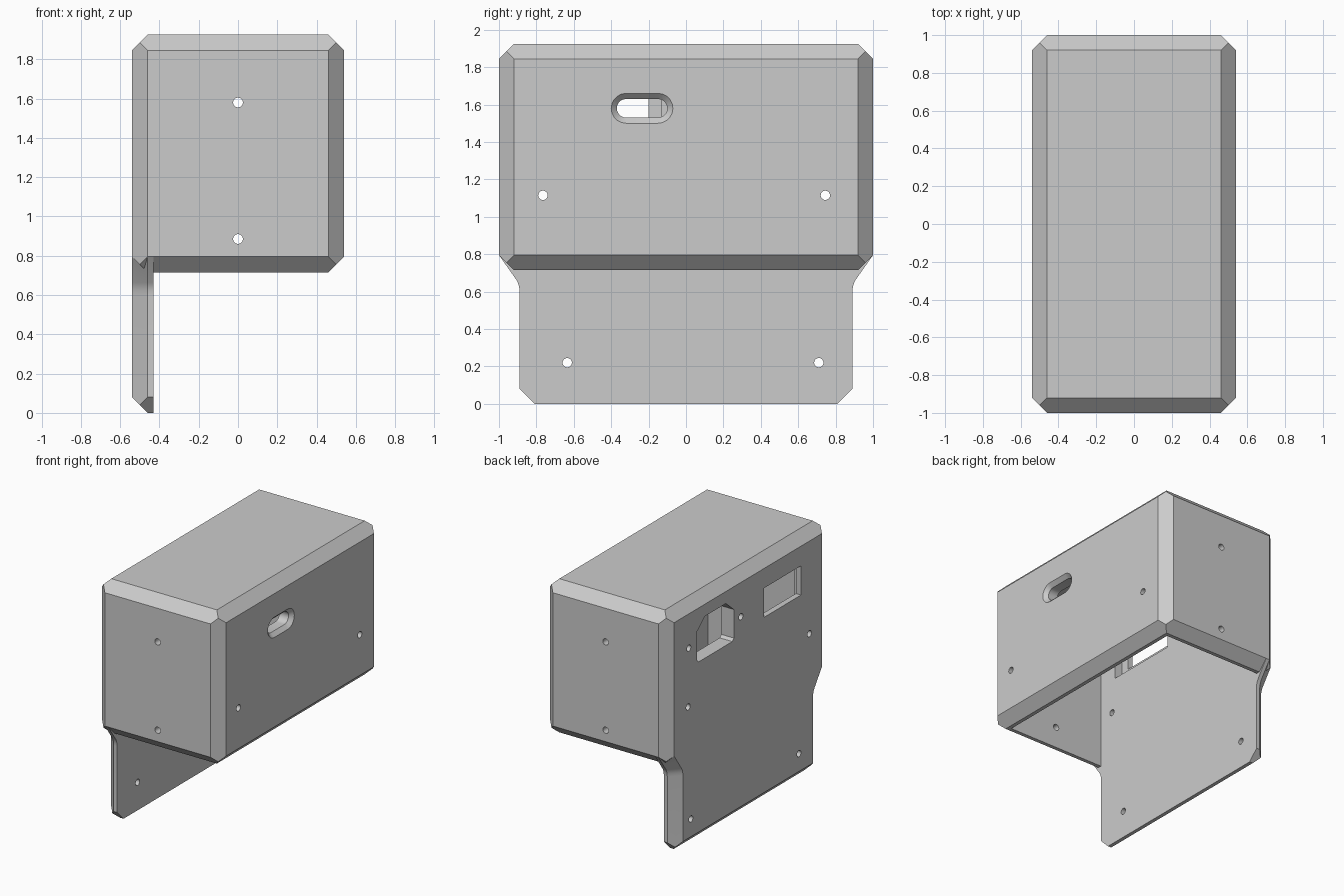
import bpy, bmesh, math
from mathutils import Vector

cube = bpy.data.objects.get("Cube")
if cube:
    bpy.data.objects.remove(cube, do_unlink=True)

grey = bpy.data.materials.new("light_grey")
grey.use_nodes = True
colour = (0.6, 0.6, 0.6, 1)
grey.diffuse_color = colour
grey.node_tree.nodes["Principled BSDF"].inputs["Base Color"].default_value = colour

HX, HY, ZB, ZT = 0.54, 1.0, 0.715, 1.925   # housing half sizes, bottom, top
WALL, CH = 0.11, 0.08                      # wall thickness, chamfer
PW = HY - WALL                             # half width of mounting plate


def finish(bm, name):
    bmesh.ops.recalc_face_normals(bm, faces=bm.faces)
    mesh = bpy.data.meshes.new(name)
    bm.to_mesh(mesh)
    bm.free()
    mesh.materials.append(grey)
    obj = bpy.data.objects.new(name, mesh)
    bpy.context.collection.objects.link(obj)
    return obj


def loft(rings):
    """Closed solid through rings with equal point counts."""
    bm = bmesh.new()
    loops = [[bm.verts.new(p) for p in ring] for ring in rings]
    n = len(loops[0])
    for a, b in zip(loops, loops[1:]):
        for i in range(n):
            j = (i + 1) % n
            bm.faces.new((a[i], a[j], b[j], b[i]))
    bm.faces.new(loops[0])
    bm.faces.new(loops[-1])
    return bm


def chop(bm, point, normal):
    """Cut away everything on the normal side of a plane and cap it."""
    cut = bmesh.ops.bisect_plane(bm, geom=bm.verts[:] + bm.edges[:] + bm.faces[:],
                                 plane_co=point, plane_no=normal, clear_outer=True)
    edges = [e for e in cut["geom_cut"] if isinstance(e, bmesh.types.BMEdge)]
    bmesh.ops.holes_fill(bm, edges=edges, sides=0)


def box(x0, x1, y0, y1, z0, z1):
    return loft([[(x0, y0, z), (x1, y0, z), (x1, y1, z), (x0, y1, z)] for z in (z0, z1)])


def combine(target, tool, operation):
    mod = target.modifiers.new("combine", "BOOLEAN")
    mod.operation, mod.solver, mod.object = operation, "EXACT", tool
    bpy.context.view_layer.update()
    graph = bpy.context.evaluated_depsgraph_get()
    mesh = bpy.data.meshes.new_from_object(target.evaluated_get(graph))
    target.modifiers.clear()
    target.data = mesh
    bpy.data.objects.remove(tool, do_unlink=True)


def cut(bm):
    tool = finish(bm, "cutter")
    tool.hide_render = True
    combine(housing, tool, "DIFFERENCE")


def circle(cu, cv, r, n=20):
    return [(cu + r * math.cos(2 * math.pi * i / n), cv + r * math.sin(2 * math.pi * i / n))
            for i in range(n)]


def slot(cu, cv, half, r, n=10):
    """Stadium outline lying along u."""
    pts = []
    for side in (1, -1):
        for i in range(n + 1):
            a = math.pi * (i / n - 0.5)
            pts.append((cu + side * (half + r * math.cos(a)), cv + side * r * math.sin(a)))
    return pts


def along_x(sections):
    return loft([[(x, u, v) for u, v in outline] for x, outline in sections])


def along_y(y0, y1, outline):
    return loft([[(u, y, v) for u, v in outline] for y in (y0, y1)])


# Chamfered housing block
bm = box(-HX, HX, -HY, HY, ZB, ZT)
mid = Vector((0, 0, (ZB + ZT) / 2))
half = Vector((HX, HY, (ZT - ZB) / 2))
for a, b in ((0, 1), (1, 2), (0, 2)):
    for sa in (-1, 1):
        for sb in (-1, 1):
            normal, point = Vector(), mid.copy()
            normal[a], normal[b] = sa, sb
            point[a] += sa * half[a]
            point[b] += sb * (half[b] - CH)
            chop(bm, point, normal)
housing = finish(bm, "housing")

# Mounting plate, flaring out to the housing width at its top
flare = [(0, PW), (0.6, PW), (0.625, PW + 0.002), (0.645, PW + 0.008),
         (0.663, PW + 0.017), (ZB + CH, HY)]
rings = []
for z, w in flare:
    side = [(-HX + WALL, w), (-HX + CH, w), (-HX, w - CH)]
    rings.append([(x, y, z) for x, y in side] + [(x, -y, z) for x, y in reversed(side)])
bm = loft(rings)
chop(bm, (-HX, 0, CH), (-1, 0, -1))
for s in (-1, 1):
    chop(bm, (0, s * PW, CH), (0, s, -1))
combine(housing, finish(bm, "mounting_plate"), "UNION")

# Open cavity
cut(box(-HX + WALL, HX - WALL, -PW, PW, 0.5, ZT - WALL))

# Cable slot with a countersunk rim
sy, sz = -0.235, 1.58
cut(along_x([(HX - 0.2, slot(sy, sz, 0.085, 0.05)), (HX - 0.03, slot(sy, sz, 0.085, 0.05)),
             (HX + 0.01, slot(sy, sz, 0.085, 0.09))]))

# Rectangular window with an inner recess
cut(box(-0.6, -0.4, -0.66, -0.2, 1.46, 1.69))
cut(box(-0.495, -0.4, -0.73, -0.13, 1.39, 1.76))

# Power socket opening with clipped upper corners
socket = [(0.195, 1.42), (0.615, 1.42), (0.635, 1.44), (0.635, 1.665), (0.535, 1.75),
          (0.275, 1.75), (0.175, 1.665), (0.175, 1.44)]
cut(along_x([(-0.6, socket), (-0.4, socket)]))

# Screw holes
for z in (1.58, 0.885):
    cut(along_y(-1.1, 1.1, circle(0, z, 0.025)))
for y in (-0.765, 0.745):
    cut(along_x([(x, circle(y, 1.115, 0.025)) for x in (-0.6, 0.6)]))
for y, z in ((-0.635, 0.22), (0.71, 0.22), (0.735, 1.575), (0.087, 1.575)):
    cut(along_x([(x, circle(y, z, 0.025)) for x in (-0.6, -0.35)]))

# Smooth the round holes and flare, keep chamfers sharp
bpy.ops.object.select_all(action="DESELECT")
housing.select_set(True)
bpy.context.view_layer.objects.active = housing
bpy.ops.object.shade_smooth_by_angle(angle=math.radians(25))
